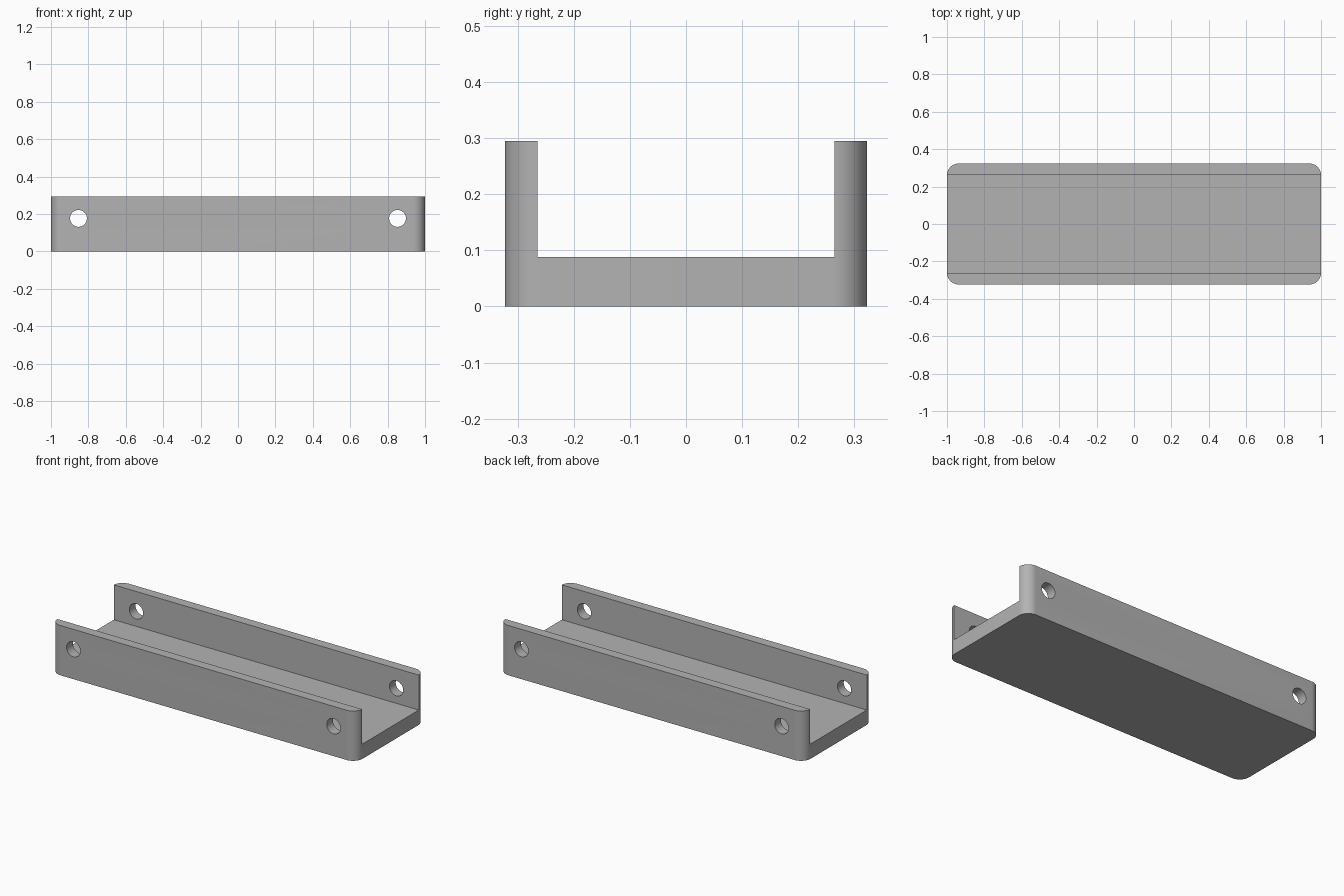
import bpy
import bmesh
from math import radians
from mathutils import Matrix, Vector

default_cube = bpy.data.objects.get("Cube")
if default_cube:
    bpy.data.objects.remove(default_cube, do_unlink=True)

LENGTH, WIDTH, HEIGHT = 2.0, 0.646, 0.295
FLOOR, CHANNEL = 0.088, 0.53
CORNER = 0.062
HOLE_X, HOLE_Z, HOLE_R = 0.853, 0.177, 0.045

grey = bpy.data.materials.new("plain grey")
grey.use_nodes = True
colour = (0.45, 0.45, 0.45, 1)
grey.diffuse_color = colour
grey.node_tree.nodes["Principled BSDF"].inputs["Base Color"].default_value = colour


def make_object(name, bm):
    mesh = bpy.data.meshes.new(name)
    bm.to_mesh(mesh)
    bm.free()
    mesh.materials.append(grey)
    obj = bpy.data.objects.new(name, mesh)
    bpy.context.collection.objects.link(obj)
    return obj


def box(size, centre):
    bm = bmesh.new()
    place = Matrix.Translation(centre) @ Matrix.Diagonal(Vector(size).to_4d())
    bmesh.ops.create_cube(bm, size=1, matrix=place)
    return bm


# Solid block with rounded upright corners
bm = box((LENGTH, WIDTH, HEIGHT), (0, 0, HEIGHT / 2))
upright = [e for e in bm.edges
           if abs(e.verts[0].co.z - e.verts[1].co.z) > HEIGHT / 2]
bmesh.ops.bevel(bm, geom=upright, offset=CORNER, segments=12,
                profile=0.5, affect='EDGES')
bracket = make_object("channel_bracket", bm)

# Cutter for the open channel
cutters = [make_object("channel_cutter", box(
    (LENGTH * 1.2, CHANNEL, HEIGHT), (0, 0, FLOOR + HEIGHT / 2)))]

# Cutters for the screw holes, each passing through both walls
for side, x in (("left", HOLE_X), ("right", -HOLE_X)):
    bm = bmesh.new()
    place = Matrix.Translation((x, 0, HOLE_Z)) @ Matrix.Rotation(radians(90), 4, 'X')
    bmesh.ops.create_cone(bm, cap_ends=True, segments=48, radius1=HOLE_R,
                          radius2=HOLE_R, depth=WIDTH * 1.5, matrix=place)
    cutters.append(make_object(side + "_hole_cutter", bm))

for cutter in cutters:
    cutter.hide_render = True
    cut = bracket.modifiers.new(cutter.name, 'BOOLEAN')
    cut.operation = 'DIFFERENCE'
    cut.solver = 'EXACT'
    cut.object = cutter

# Apply the cuts and discard the cutters
graph = bpy.context.evaluated_depsgraph_get()
finished = bpy.data.meshes.new_from_object(bracket.evaluated_get(graph))
bracket.modifiers.clear()
bracket.data = finished
for cutter in cutters:
    bpy.data.objects.remove(cutter, do_unlink=True)

# Smooth corners and hole walls, keeping hard edges crisp
bpy.ops.object.select_all(action='DESELECT')
bracket.select_set(True)
bpy.context.view_layer.objects.active = bracket
bpy.ops.object.shade_smooth_by_angle(angle=radians(30))
